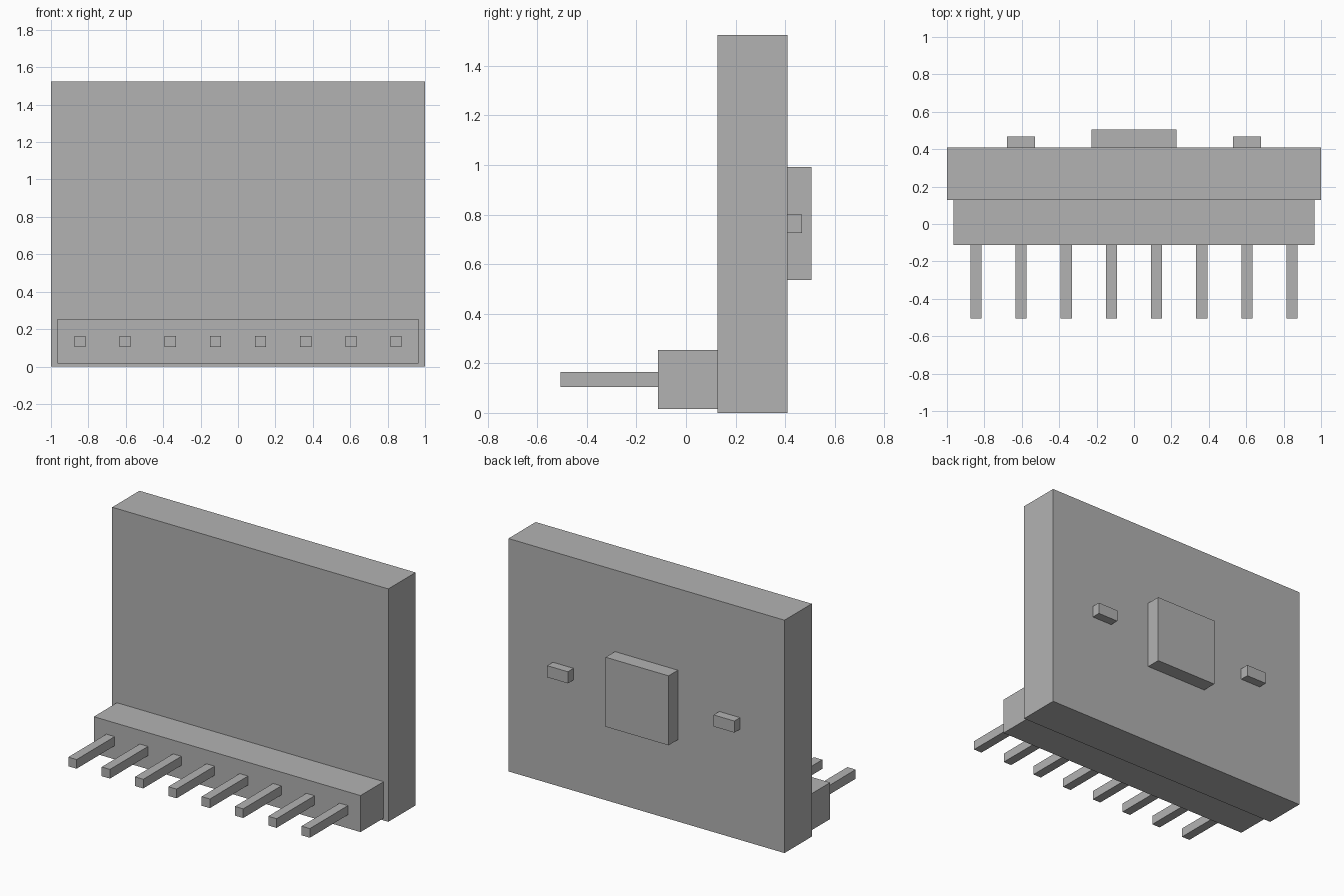
import bpy

cube = bpy.data.objects.get("Cube")
if cube:
    bpy.data.objects.remove(cube, do_unlink=True)

# Single plain grey
GREY = (0.448, 0.448, 0.448, 1)
grey = bpy.data.materials.new("plain grey")
grey.use_nodes = True
grey.diffuse_color = GREY
grey.node_tree.nodes["Principled BSDF"].inputs["Base Color"].default_value = GREY


def box(name, x, y, z):
    """Add a flat-sided box spanning the given (low, high) ranges."""
    spans = (x, y, z)
    bpy.ops.mesh.primitive_cube_add(size=1, location=[(a + b) / 2 for a, b in spans])
    obj = bpy.context.object
    obj.name = name
    obj.scale = [b - a for a, b in spans]
    bpy.ops.object.transform_apply(location=False, rotation=False, scale=True)
    obj.data.materials.append(grey)
    return obj


BOARD_FRONT, BOARD_BACK = 0.127, 0.409
HEADER_FRONT = -0.112
PITCH = 0.2414
PIN_HALF = 0.03
PIN_Z = 0.134

# Upright board and the header block at its foot
box("board", (-1, 1), (BOARD_FRONT, BOARD_BACK), (0, 1.525))
box("pin_header", (-0.966, 0.966), (HEADER_FRONT, BOARD_FRONT), (0.015, 0.254))

# Row of eight square pins pointing forward
for i in range(8):
    x = (i - 3.5) * PITCH
    box(f"pin_{i + 1}", (x - PIN_HALF, x + PIN_HALF), (-0.506, HEADER_FRONT),
        (PIN_Z - PIN_HALF, PIN_Z + PIN_HALF))

# Chip and two small components on the back
box("chip", (-0.228, 0.228), (BOARD_BACK, 0.506), (0.536, 0.991))
for side, x in (("right", -0.603), ("left", 0.603)):
    box(f"{side}_component", (x - 0.075, x + 0.075), (BOARD_BACK, 0.468), (0.725, 0.801))
